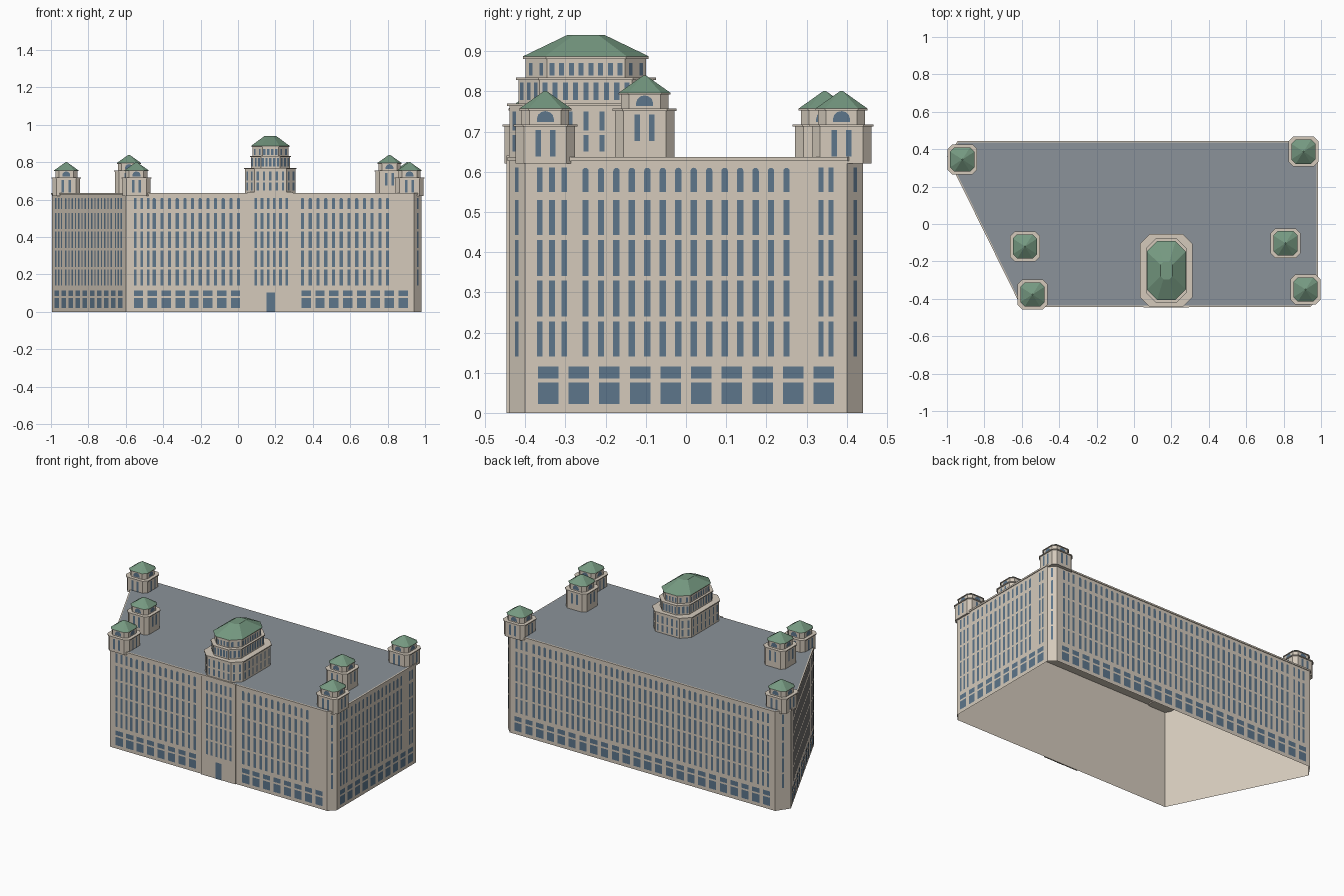
import bpy, bmesh, math
from mathutils import Vector

if "Cube" in bpy.data.objects:
    bpy.data.objects.remove(bpy.data.objects["Cube"])


def material(name, rgb):
    m = bpy.data.materials.new(name)
    m.diffuse_color = (*rgb, 1)
    m.use_nodes = True
    m.node_tree.nodes["Principled BSDF"].inputs["Base Color"].default_value = m.diffuse_color
    return m


STONE = material("stone", (0.66, 0.59, 0.50))
GLASS = material("glass", (0.11, 0.18, 0.26))
COPPER = material("copper", (0.18, 0.32, 0.22))
SLATE = material("slate", (0.26, 0.29, 0.32))


def finish(name, bm, mat):
    me = bpy.data.meshes.new(name)
    bm.to_mesh(me)
    bm.free()
    me.materials.append(mat)
    ob = bpy.data.objects.new(name, me)
    bpy.context.collection.objects.link(ob)
    return ob


def loft(bm, rings, bottom=True, top=True):
    """Join equal-sized (points, z) rings into a solid or open shell."""
    vs = [[bm.verts.new((x, y, z)) for x, y in pts] for pts, z in rings]
    n = len(vs[0])
    for a, b in zip(vs, vs[1:]):
        for i in range(n):
            j = (i + 1) % n
            bm.faces.new((a[i], a[j], b[j], b[i]))
    if bottom:
        bm.faces.new(vs[0][::-1])
    if top:
        bm.faces.new(vs[-1])


def octagon(cx, cy, hx, hy, c):
    """Counter-clockwise rectangle with cut corners, first edge faces front."""
    return [(cx - hx + c, cy - hy), (cx + hx - c, cy - hy), (cx + hx, cy - hy + c), (cx + hx, cy + hy - c),
            (cx + hx - c, cy + hy), (cx - hx + c, cy + hy), (cx - hx, cy + hy - c), (cx - hx, cy - hy + c)]


def outset(pts, d):
    out = []
    for i, p in enumerate(pts):
        a, p, b = Vector(pts[i - 1]), Vector(p), Vector(pts[(i + 1) % len(pts)])
        d1, d2 = (p - a).normalized(), (b - p).normalized()
        n1, n2 = Vector((d1.y, -d1.x)), Vector((d2.y, -d2.x))
        out.append(tuple(p + (n1 + n2) * d / (1 + n1.dot(n2))))
    return out


def pane(bm, a, b, s, z0, z1, w, arch=0.0):
    """Window on wall a-b, centred s along it; arch is the rise of a curved head."""
    a, b = Vector(a), Vector(b)
    d = (b - a).normalized()
    o = a + Vector((d.y, -d.x)) * 0.0015
    prof = [(-w / 2, z0), (w / 2, z0)]
    if arch:
        prof += [(w / 2 * math.cos(t * math.pi / 6), z1 - arch + arch * math.sin(t * math.pi / 6)) for t in range(7)]
    else:
        prof += [(w / 2, z1), (-w / 2, z1)]
    bm.faces.new([bm.verts.new((*(o + d * (s + u)), z)) for u, z in prof])


def spread(s0, s1, n):
    return [s0 + (s1 - s0) * i / (n - 1) for i in range(n)] if n > 1 else [(s0 + s1) / 2]


def length(a, b):
    return (Vector(b) - Vector(a)).length


ROWS = [(0.14, 0.228), (0.24, 0.329), (0.341, 0.43), (0.443, 0.53), (0.55, 0.61)]


def columns(bm, a, b, s0, s1, n, w, arched=False):
    for s in spread(s0, s1, n):
        for z0, z1 in ROWS:
            pane(bm, a, b, s, z0, z1, w, w / 2 if arched and z1 > 0.6 else 0)


def base_windows(bm, a, b, s0, s1, n, w):
    for s in spread(s0, s1, n):
        pane(bm, a, b, s, 0.022, 0.075, w)
        pane(bm, a, b, s, 0.086, 0.115, w)


# Main block: open-bottomed shell with cornice and flat roof
FOOT = [(-0.60, -0.44), (0.94, -0.44), (0.98, -0.40), (0.98, 0.40), (0.94, 0.44), (-0.94, 0.44), (-0.995, 0.36)]
bm = bmesh.new()
loft(bm, [(FOOT, 0), (FOOT, 0.63)], False, False)
finish("walls", bm, STONE)
bm = bmesh.new()
rim = outset(FOOT, 0.004)
loft(bm, [(rim, 0.627), (rim, 0.637)])
finish("cornice", bm, STONE)
bm = bmesh.new()
bm.faces.new([bm.verts.new((x, y, 0.639)) for x, y in outset(FOOT, -0.003)])
finish("flat_roof", bm, SLATE)

# Projecting entrance bay
BAY = [(0.05, -0.439), (0.05, -0.447), (0.295, -0.447), (0.295, -0.439)]
bm = bmesh.new()
loft(bm, [(BAY, 0), (BAY, 0.64)])
finish("entrance_bay", bm, STONE)

# Facade windows
bm = bmesh.new()
edges = [(FOOT[i], FOOT[(i + 1) % 7]) for i in range(7)]
front, cut1, right, cut2, back, cut3, slant = edges
columns(bm, *front, 0.05, 0.12, 3, 0.014)
columns(bm, *front, 0.152, 0.603, 12, 0.017, True)
columns(bm, *front, 0.945, 1.40, 12, 0.017, True)
base_windows(bm, *front, 0.068, 0.587, 8, 0.05)
base_windows(bm, *front, 0.964, 1.483, 8, 0.05)
columns(bm, *right, 0.036, 0.097, 3, 0.014)
columns(bm, *right, 0.15, 0.65, 14, 0.016, True)
columns(bm, *right, 0.736, 0.761, 2, 0.012)
base_windows(bm, *right, 0.057, 0.743, 10, 0.051)
columns(bm, *back, 0.05, 0.12, 3, 0.014)
columns(bm, *back, 0.17, 1.71, 40, 0.017, True)
columns(bm, *back, 1.76, 1.83, 3, 0.014)
base_windows(bm, *back, 0.06, 1.82, 24, 0.051)
columns(bm, *slant, 0.05, 0.12, 3, 0.014)
columns(bm, *slant, 0.17, 0.72, 15, 0.017, True)
columns(bm, *slant, 0.77, 0.84, 3, 0.014)
base_windows(bm, *slant, 0.06, 0.83, 10, 0.055)
for e in (cut1, cut2, cut3):
    m = length(*e) / 2
    columns(bm, *e, m, m, 1, 0.012)
columns(bm, BAY[1], BAY[2], 0.045, 0.21, 6, 0.014)
finish("facade_windows", bm, GLASS)
bm = bmesh.new()
pane(bm, BAY[1], BAY[2], 0.125, 0, 0.105, 0.043)
finish("entrance_door", bm, GLASS)


# Small roof towers: two cut-corner tiers under a pyramid roof
def small_tower(name, cx, cy, z0, z1):
    lower, upper = octagon(cx, cy, 0.074, 0.074, 0.021), octagon(cx, cy, 0.059, 0.059, 0.02)
    z2, z3 = z1 + 0.041, z1 + 0.085
    s = bmesh.new()
    loft(s, [(lower, z0), (lower, z1 - 0.004)])
    ledge = outset(lower, 0.0055)
    loft(s, [(ledge, z1 - 0.004), (ledge, z1 + 0.002)])
    loft(s, [(upper, z1), (upper, z2 - 0.003)])
    eave = outset(upper, 0.006)
    loft(s, [(eave, z2 - 0.004), (eave, z2)])
    finish(name + "_stone", s, STONE)
    r = bmesh.new()
    loft(r, [(eave, z2), (octagon(cx, cy, 0.003, 0.003, 0.001), z3)])
    finish(name + "_roof", r, COPPER)
    g = bmesh.new()
    for i in (0, 2, 4, 6):
        a, b = lower[i], lower[i + 1]
        m = length(a, b) / 2
        for k in (-0.018, 0.018):
            pane(g, a, b, m + k, z1 - 0.078, z1 - 0.012, 0.014)
        a, b = upper[i], upper[i + 1]
        pane(g, a, b, length(a, b) / 2, z1 + 0.008, z1 + 0.035, 0.042, 0.019)
    finish(name + "_windows", g, GLASS)


for name, x, y in (("front_right", 0.917, -0.35), ("back_right", 0.906, 0.387),
                   ("front_left", -0.543, -0.377), ("back_left", -0.918, 0.345)):
    small_tower(name + "_tower", x, y, 0.62, 0.716)
for name, x, y in (("inner_left", -0.583, -0.12), ("inner_right", 0.81, -0.103)):
    small_tower(name + "_tower", x, y, 0.632, 0.755)

# Main tower: three stepped tiers with ledges
CX, CY = 0.173, -0.249
TIERS = [(0.135, 0.19, 0.05, 0.63, 0.768, [(0.65, 0.692), (0.703, 0.75)], 5, 7, 2),
         (0.104, 0.168, 0.053, 0.768, 0.832, [(0.778, 0.822)], 5, 9, 3),
         (0.096, 0.150, 0.053, 0.832, 0.885, [(0.84, 0.87)], 4, 8, 2)]
stone, glass = bmesh.new(), bmesh.new()
for hx, hy, c, z0, z1, rows, nx, ny, nc in TIERS:
    o = octagon(CX, CY, hx, hy, c)
    loft(stone, [(o, z0), (o, z1)])
    eave = outset(o, 0.006)
    loft(stone, [(eave, z1 - 0.004), (eave, z1 + 0.002)])
    for i in range(8):
        a, b = o[i], o[(i + 1) % 8]
        n = nc if i % 2 else (nx, ny)[i // 2 % 2]
        L = length(a, b)
        for k in range(n):
            for r0, r1 in rows:
                pane(glass, a, b, L * (k + 0.5) / n, r0, r1, 0.0125)
finish("main_tower_stone", stone, STONE)
finish("main_tower_windows", glass, GLASS)

# Main tower roof: hipped frustum
bm = bmesh.new()
loft(bm, [(octagon(CX, CY, 0.104, 0.157, 0.055), 0.887), (octagon(CX, CY, 0.032, 0.047, 0.016), 0.94)])
finish("main_tower_roof", bm, COPPER)
